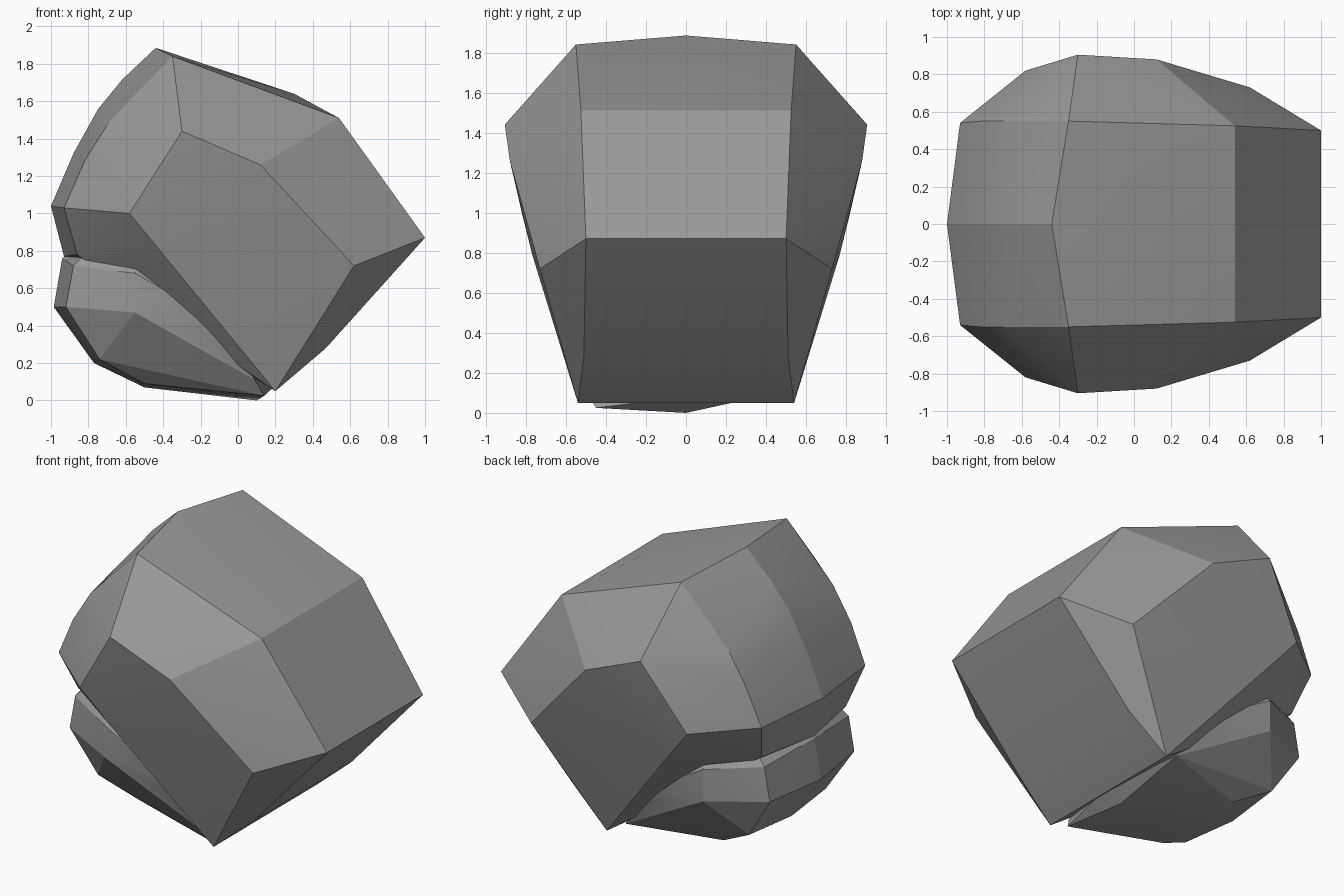
import bpy, bmesh, math

if "Cube" in bpy.data.objects:
    bpy.data.objects.remove(bpy.data.objects["Cube"])

grey = bpy.data.materials.new("stone_grey")
grey.diffuse_color = (0.32, 0.32, 0.32, 1)
grey.use_nodes = True
grey.node_tree.nodes["Principled BSDF"].inputs["Base Color"].default_value = grey.diffuse_color


def hull(name, mid, pairs, extra=()):
    """Faceted solid from centre-line points and points mirrored across y."""
    pts = list(mid) + list(extra)
    for x, y, z in pairs:
        pts += [(x, y, z), (x, -y, z)]
    bm = bmesh.new()
    for p in pts:
        bm.verts.new(p)
    res = bmesh.ops.convex_hull(bm, input=bm.verts)
    junk = {v for v in res["geom_interior"] + res["geom_unused"]
            if isinstance(v, bmesh.types.BMVert) and not v.link_faces}
    bmesh.ops.delete(bm, geom=list(junk), context='VERTS')
    bmesh.ops.recalc_face_normals(bm, faces=bm.faces)
    me = bpy.data.meshes.new(name)
    bm.to_mesh(me)
    bm.free()
    ob = bpy.data.objects.new(name, me)
    bpy.context.collection.objects.link(ob)
    me.materials.append(grey)
    return ob


# Large faceted crystal body
body = hull(
    "faceted_body",
    mid=[(-.44, 0, 1.885), (.3, 0, 1.64), (-.62, 0, 1.715), (-.75, 0, 1.555),
         (-.88, 0, 1.32), (-1, 0, 1.04), (-.93, 0, .77)],
    pairs=[(-.35, .55, 1.84), (.54, .525, 1.51), (1, .5, .87),
           (.62, .73, .72), (.12, .88, 1.26), (-.3, .905, 1.44),
           (-.69, .55, 1.49), (-.82, .55, 1.28), (-.93, .54, 1.03),
           (-.58, .82, 1.0), (-.40, .765, .78), (-.15, .68, .53),
           (-.86, .44, .78), (.2, .54, .05), (.47, .51, .28)])

# Rounded lump under the left side, its top buried in the body
lump = hull(
    "base_lump",
    mid=[(-.985, 0, .5), (-.94, 0, .76), (-.8, 0, .9), (-.77, 0, .2),
         (-.5, 0, .07), (.1, 0, 0), (-.15, 0, .03), (.2, 0, .08)],
    pairs=[(-.92, .44, .5), (-.88, .44, .72), (-.74, .40, .22),
           (-.5, .32, .09), (-.55, .61, .47), (-.55, .61, .68),
           (-.75, .4, .85), (-.5, .5, .82), (-.05, .56, .31),
           (-.1, .58, .42), (-.3, .45, .18), (.09, .5, .11)],
    extra=[(.14, -.45, .025), (-.15, -.3, .045), (-.12, .34, .09)])

# Merge both into one solid
union = body.modifiers.new("join_lump", 'BOOLEAN')
union.operation = 'UNION'
union.solver = 'EXACT'
union.object = lump
bpy.context.view_layer.objects.active = body
body.select_set(True)
bpy.ops.object.modifier_apply(modifier=union.name)
bpy.data.objects.remove(lump, do_unlink=True)

# Crisp facets, soft only across very shallow edges
bpy.ops.object.shade_smooth_by_angle(angle=math.radians(12))
